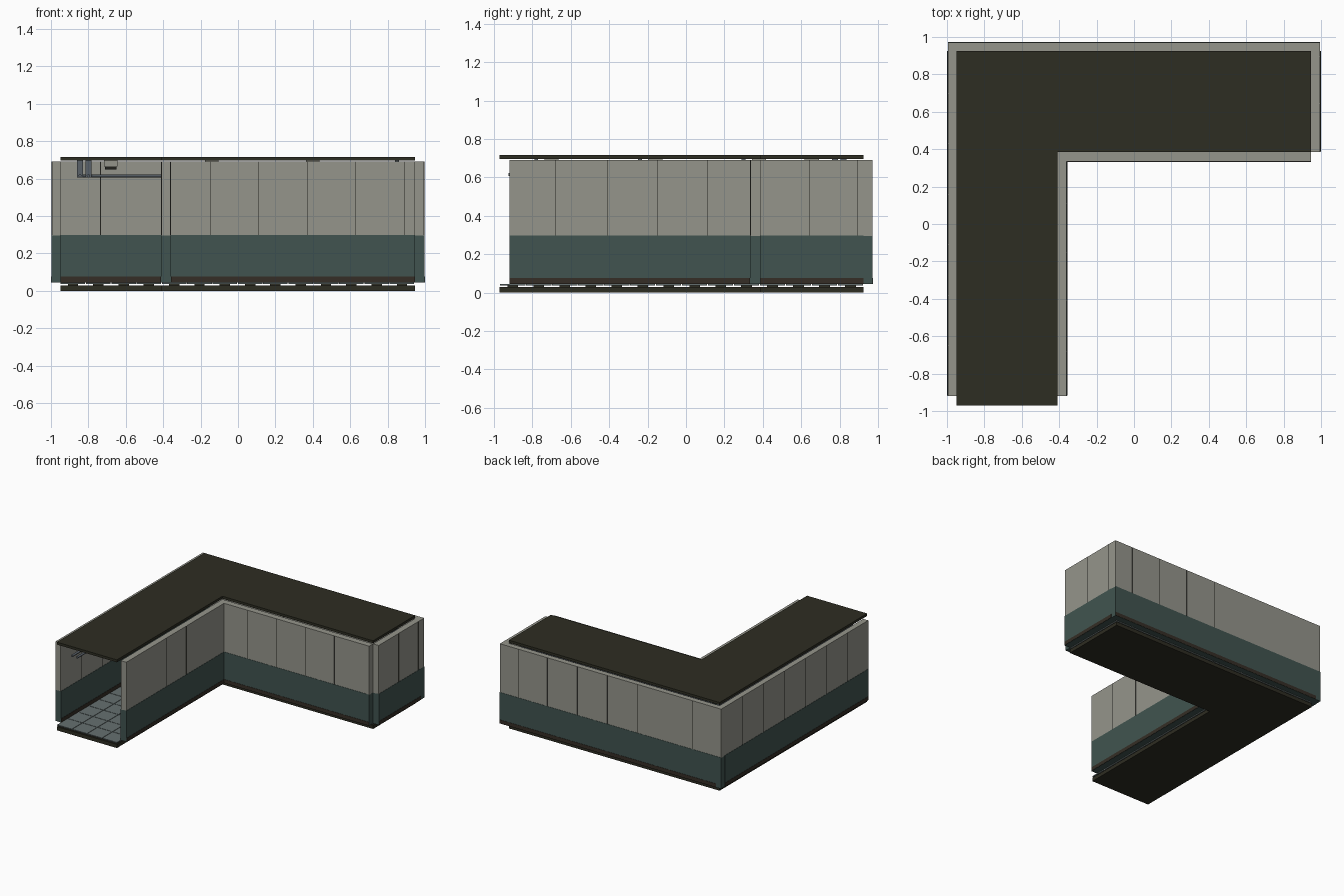
import bpy, bmesh, math
from mathutils import Vector

if "Cube" in bpy.data.objects:
    bpy.data.objects.remove(bpy.data.objects["Cube"])


def material(name, rgb):
    m = bpy.data.materials.new(name)
    m.diffuse_color = (*rgb, 1)
    m.use_nodes = True
    m.node_tree.nodes["Principled BSDF"].inputs["Base Color"].default_value = m.diffuse_color
    return m


GREY = material("wall grey", (0.30, 0.30, 0.26))
TEAL = material("dark teal", (0.052, 0.088, 0.080))
DARK = material("dark olive", (0.027, 0.026, 0.016))
BROWN = material("skirting brown", (0.035, 0.027, 0.019))
TILE = material("floor tile", (0.13, 0.16, 0.16))
PIPE = material("pipe metal", (0.10, 0.12, 0.14))
SEAM = material("seam black", (0.015, 0.015, 0.012))


def boxes(name, mat, spans):
    """One object made of boxes given as (x0, x1, y0, y1, z0, z1)."""
    bm = bmesh.new()
    for x0, x1, y0, y1, z0, z1 in spans:
        r = bmesh.ops.create_cube(bm, size=1)
        for v in r["verts"]:
            v.co = Vector((x0 + (v.co.x + .5) * (x1 - x0),
                           y0 + (v.co.y + .5) * (y1 - y0),
                           z0 + (v.co.z + .5) * (z1 - z0)))
    me = bpy.data.meshes.new(name)
    bm.to_mesh(me)
    bm.free()
    me.materials.append(mat)
    ob = bpy.data.objects.new(name, me)
    bpy.context.collection.objects.link(ob)
    return ob


def l_slab(name, mat, z0, z1):
    """L-shaped plate covering the corridor."""
    pts = [(-.95, -.97), (-.41, -.97), (-.41, .385), (.945, .385), (.945, .925), (-.95, .925)]
    bm = bmesh.new()
    f = bm.faces.new([bm.verts.new((x, y, z0)) for x, y in pts])
    r = bmesh.ops.extrude_face_region(bm, geom=[f])
    for v in r["geom"]:
        if isinstance(v, bmesh.types.BMVert):
            v.co.z = z1
    bmesh.ops.recalc_face_normals(bm, faces=bm.faces)
    me = bpy.data.meshes.new(name)
    bm.to_mesh(me)
    bm.free()
    me.materials.append(mat)
    bpy.context.collection.objects.link(bpy.data.objects.new(name, me))


l_slab("floor_slab", DARK, 0, .03)
l_slab("ceiling", DARK, .697, .717)

# floor tiles, with small feet lifting them off the slab
P = .1353
tiles, feet = [], []
for i in range(14):
    for j in range(14):
        if i < 4 or j >= 10:
            x, y = -.95 + i * P, -.97 + j * P
            tiles.append((x + .002, x + P - .002, y + .002, y + P - .002, .037, .045))
            feet.append((x + .04, x + P - .04, y + .04, y + P - .04, .03, .037))
boxes("floor_tiles", TILE, tiles)
boxes("tile_feet", DARK, feet)

# walls: name, x0, x1, y0, y1, seam positions along the wall
WALLS = [
    ("left_wall", -.995, -.95, -.92, .925, (-.65, -.38, -.11, .16, .43, .70)),
    ("back_wall", -.995, .995, .925, .97, (-.735, -.24, .03, .30, .57, .83)),
    ("end_wall", .945, .995, .385, .925, (.645, .895)),
    ("inner_long_wall", -.41, -.36, -.92, .335, (-.68, -.41, -.15, .11)),
    ("inner_short_wall", -.41, .945, .335, .385, (-.145, .11, .37, .63, .89)),
]
E = .002
for name, x0, x1, y0, y1, seams in WALLS:
    along_x = (x1 - x0) > (y1 - y0)
    ex, ey = (0, E) if along_x else (E, 0)
    boxes(name + "_upper", GREY, [(x0, x1, y0, y1, .295, .692)])
    boxes(name + "_lower", TEAL, [(x0 - ex, x1 + ex, y0 - ey, y1 + ey, .045, .298)])
    # skirting plates on both long faces
    skirt, lines = [], []
    if along_x:
        for a in (y0 - 2 * E, y1 + E):
            skirt.append((x0 + .045 * (name == "back_wall"), x1, a, a + E, .046, .076))
        for s in seams:
            lines.append((s - .0015, s + .0015, y0 - .0008, y1 + .0008, .298, .691))
    else:
        for a in (x0 - 2 * E, x1 + E):
            skirt.append((a, a + E, y0 + E, y1, .046, .076))
        for s in seams:
            lines.append((x0 - .0008, x1 + .0008, s - .0015, s + .0015, .298, .691))
    boxes(name + "_skirting", BROWN, skirt)
    boxes(name + "_seams", SEAM, lines)

# pipes following the outer walls round the corner
for k, d in enumerate((.105, .15)):
    cu = bpy.data.curves.new(f"pipe_{k + 1}", "CURVE")
    cu.dimensions = "3D"
    cu.bevel_depth = .009
    cu.bevel_resolution = 1
    cu.use_fill_caps = True
    sp = cu.splines.new("POLY")
    path = [(-.95 + d, -.925), (-.95 + d, .90 - d), (-.925 + d, .925 - d), (.94, .925 - d)]
    sp.points.add(len(path) - 1)
    for p, (x, y) in zip(sp.points, path):
        p.co = (x, y, .615, 1)
    cu.materials.append(PIPE)
    bpy.context.collection.objects.link(bpy.data.objects.new(f"pipe_{k + 1}", cu))

# pipe hangers from the ceiling
hang = []
for d in (.105, .15):
    for t in (-.78, -.24, .30):
        hang.append((-.966 + d, -.934 + d, t - .01, t + .01, .605, .697))
    for t in (-.14, .40, .85):
        hang.append((t - .01, t + .01, .909 - d, .941 - d, .605, .697))
boxes("pipe_hangers", PIPE, hang)

# ceiling lamps at the middle of each bay
spots = [(-.68, y) for y in (-.70, -.16, .38)] + [(x, .655) for x in (-.14, .40)]
boxes("lamp_bodies", GREY, [(x - .037, x + .037, y - .037, y + .037, .665, .697) for x, y in spots])
boxes("lamp_lenses", SEAM, [(x - .03, x + .03, y - .03, y + .03, .65, .665) for x, y in spots])
